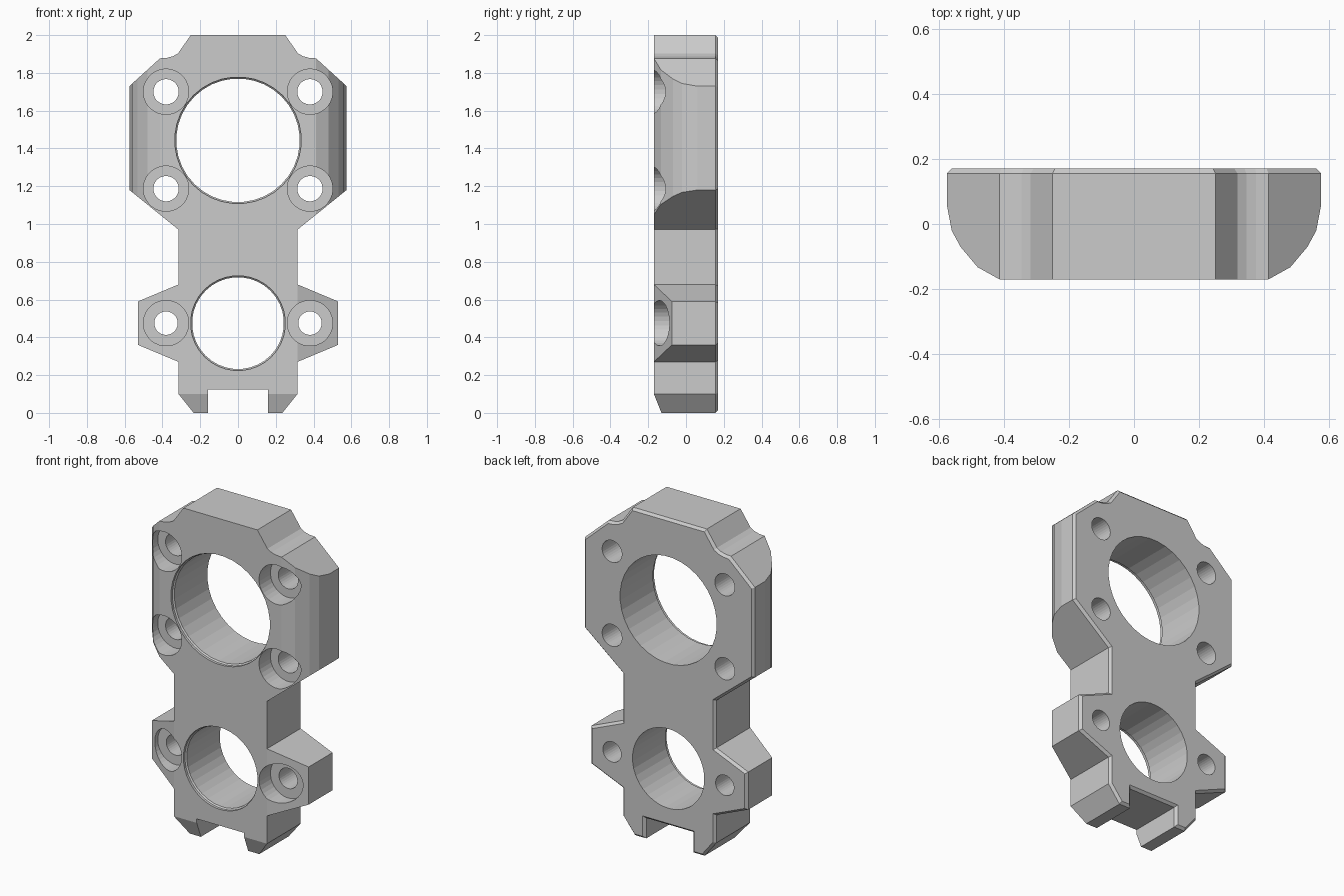
import bpy, bmesh, math
from mathutils import Vector

if "Cube" in bpy.data.objects:
    bpy.data.objects.remove(bpy.data.objects["Cube"])


def finish(name, bm):
    bmesh.ops.recalc_face_normals(bm, faces=bm.faces)
    me = bpy.data.meshes.new(name)
    bm.to_mesh(me)
    bm.free()
    ob = bpy.data.objects.new(name, me)
    bpy.context.collection.objects.link(ob)
    return ob


def loft(name, rings):
    """Closed solid through equal-length rings of points."""
    bm = bmesh.new()
    vs = [[bm.verts.new(p) for p in r] for r in rings]
    n = len(vs[0])
    for a, b in zip(vs, vs[1:]):
        for i in range(n):
            j = (i + 1) % n
            bm.faces.new((a[i], a[j], b[j], b[i]))
    bm.faces.new(vs[0])
    bm.faces.new(vs[-1])
    return finish(name, bm)


def inset(pts, d):
    """Mitred inward offset of a counter-clockwise outline."""
    out = []
    for i, p in enumerate(pts):
        p = Vector(p)
        e1 = (p - Vector(pts[i - 1])).normalized()
        e2 = (Vector(pts[(i + 1) % len(pts)]) - p).normalized()
        n1, n2 = Vector((-e1.y, e1.x)), Vector((-e2.y, e2.x))
        out.append(p + (n1 + n2) * d / (1 + n1.dot(n2)))
    return out


def drill(x, z, steps, n=32):
    """Stepped round cutter along y; steps are (y, radius)."""
    ang = [2 * math.pi * (i + 0.5) / n for i in range(n)]
    return loft("hole_cutter", [[(x + r * math.cos(a), y, z + r * math.sin(a))
                                 for a in ang] for y, r in steps])


# Plate: mirrored outline with a chamfered back edge
half = [(.16, .125), (.16, 0), (.235, 0), (.315, .10), (.315, .27), (.53, .36),
        (.53, .59), (.315, .68), (.315, .97), (.575, 1.18), (.575, 1.73),
        (.413, 1.877), (.375, 1.88), (.345, 1.888), (.318, 1.903), (.25, 2.0)]
outline = half + [(-x, z) for x, z in reversed(half)]
plate = loft("mount_plate", [[(x, -.17, z) for x, z in outline],
                             [(x, .155, z) for x, z in outline],
                             [(x, .17, z) for x, z in inset(outline, .014)]])

cutters = []
round_side = [(.413, -.17), (.48, -.133), (.533, -.07), (.56, -.02), (.576, .065),
              (.7, .065), (.7, -.3), (.413, -.3)]
ear_slope = [(.315, -.17), (.53, -.075), (.7, 0), (.7, -.3), (.315, -.3)]
for s in (-1, 1):
    # Rounded front corners of the upper body, sloped fronts of the lower ears
    for prof, lo, hi in ((round_side, .8, 2.1), (ear_slope, .2, .75)):
        cutters.append(loft("side_cutter", [[(s * x, y, z) for x, y in prof]
                                            for z in (lo, hi)]))
    # Counterbored screw holes
    for z, r in ((1.70, .067), (1.187, .067), (.475, .062)):
        cutters.append(drill(s * .381, z, [(-.3, .12), (-.06, .12), (-.06, r), (.3, r)]))

# Sloped front of the feet
foot = [(-.17, .10), (-.13, 0), (-.114, -.04), (-.3, -.04), (-.3, .10)]
cutters.append(loft("foot_cutter", [[(x, y, z) for y, z in foot] for x in (-.5, .5)]))

# Two large bores with a small front lip
for z, r in ((1.443, .335), (.475, .251)):
    cutters.append(drill(0, z, [(-.3, r), (-.155, r), (-.148, r - .008), (.3, r - .008)], 36))

# Cut everything out of the plate
bpy.context.view_layer.objects.active = plate
for c in cutters:
    c.hide_render = True
    m = plate.modifiers.new("cut", 'BOOLEAN')
    m.operation, m.solver, m.object = 'DIFFERENCE', 'EXACT', c
    bpy.ops.object.modifier_apply(modifier=m.name)
    bpy.data.objects.remove(c)
